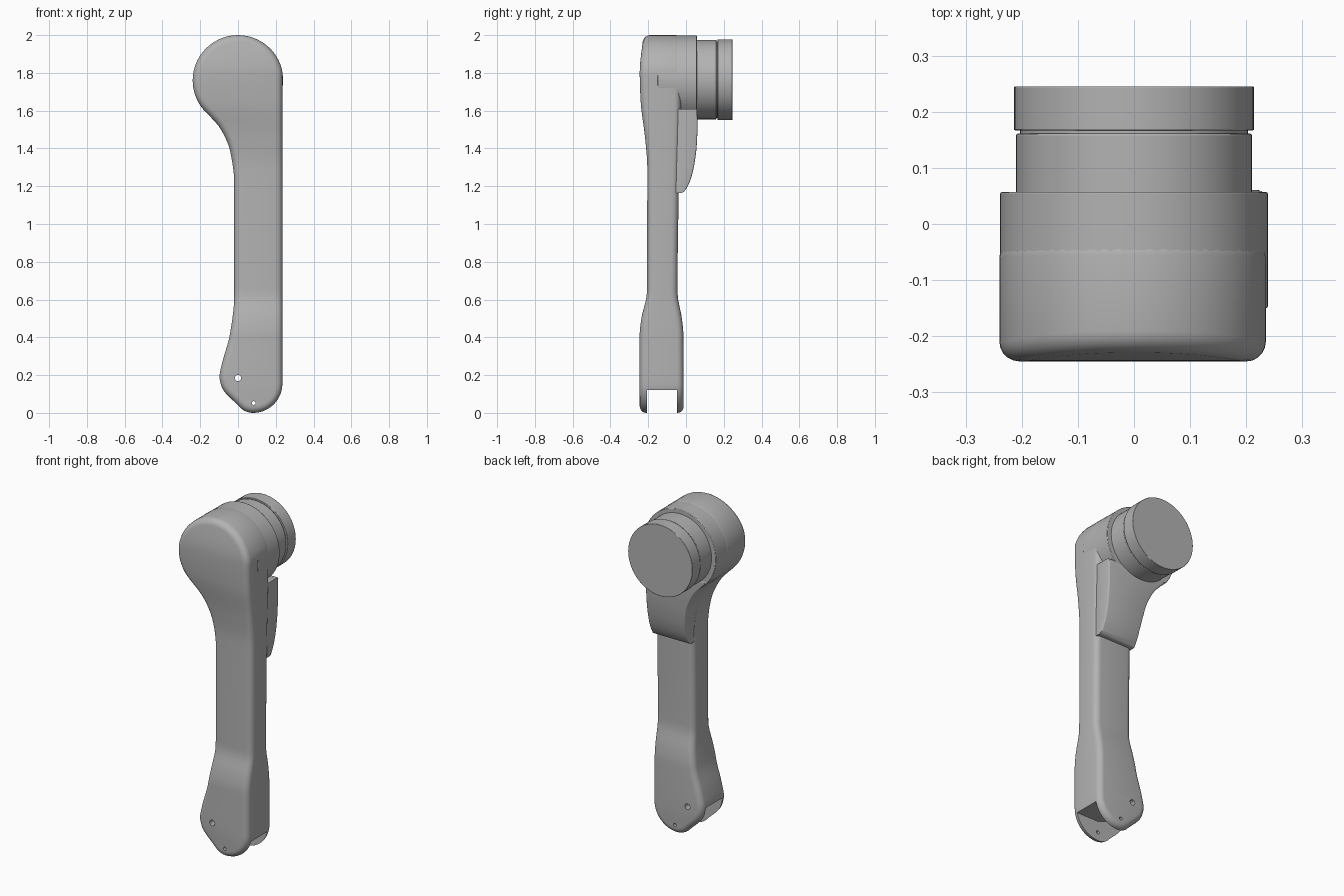
import bpy, bmesh, math
from mathutils import Vector

cube = bpy.data.objects.get("Cube")
if cube:
    bpy.data.objects.remove(cube, do_unlink=True)

GREY = (0.45, 0.45, 0.45, 1)
mat = bpy.data.materials.new("plain grey")
mat.use_nodes = True
mat.diffuse_color = GREY
mat.node_tree.nodes["Principled BSDF"].inputs["Base Color"].default_value = GREY

HEAD_Z, HEAD_R = 1.76, 0.24


def curve(points):
    """Smooth monotone interpolation through (z, value) points."""
    d = [(b[1] - a[1]) / (b[0] - a[0]) for a, b in zip(points, points[1:])]
    m = [d[0]] + [0 if p * q <= 0 else 2 * p * q / (p + q) for p, q in zip(d, d[1:])] + [d[-1]]

    def f(z):
        z = min(max(z, points[0][0]), points[-1][0])
        i = max(k for k in range(len(d)) if points[k][0] <= z)
        (z0, v0), (z1, v1) = points[i], points[i + 1]
        h = z1 - z0
        t = (z - z0) / h
        return (v0 * (1 + 2 * t) * (1 - t) ** 2 + v1 * t * t * (3 - 2 * t)
                + h * t * (1 - t) * (m[i] * (1 - t) - m[i + 1] * t))
    return f


def half_width(z, centre, radius):
    return math.sqrt(max(0, radius ** 2 - (z - centre) ** 2))


def finish(obj, angle=35):
    obj.data.materials.clear()
    obj.data.materials.append(mat)
    bpy.ops.object.select_all(action='DESELECT')
    obj.select_set(True)
    bpy.context.view_layer.objects.active = obj
    bpy.ops.object.shade_smooth_by_angle(angle=math.radians(angle))


def from_bmesh(name, bm):
    bmesh.ops.remove_doubles(bm, verts=bm.verts, dist=0.0002)
    bmesh.ops.recalc_face_normals(bm, faces=bm.faces)
    mesh = bpy.data.meshes.new(name)
    bm.to_mesh(mesh)
    bm.free()
    obj = bpy.data.objects.new(name, mesh)
    bpy.context.collection.objects.link(obj)
    return obj


def slab(name, levels, left, right, front, back, r, steps=5):
    """Solid between two side outlines and two depth profiles, with rounded rims."""
    pts = [Vector((right(z), z)) for z in levels] + [Vector((left(z), z)) for z in reversed(levels)]
    n = len(pts)
    inward = []
    for i, p in enumerate(pts):
        a, b = pts[i - 1], pts[(i + 1) % n]
        a = pts[i - 2] if (a - p).length < 1e-5 else a
        b = pts[(i + 2) % n] if (b - p).length < 1e-5 else b
        t = (b - a).normalized()
        inward.append(Vector((-t.y, t.x)))
    arc = [math.pi / 2 * k / steps for k in range(steps + 1)]
    rim = [(r * (1 - math.sin(a)), r * (1 - math.cos(a))) for a in arc]
    layers = [(i, d, front, 1) for i, d in rim] + [(i, d, back, -1) for i, d in reversed(rim)]
    bm = bmesh.new()
    rings = []
    for inset, depth, profile, sign in layers:
        ring = []
        for p, nrm in zip(pts, inward):
            q = p + nrm * inset
            ring.append(bm.verts.new((q.x, profile(q.y) + sign * depth, q.y)))
        rings.append(ring)
    for a, b in zip(rings, rings[1:]):
        for i in range(n):
            j = (i + 1) % n
            bm.faces.new((a[i], a[j], b[j], b[i]))
    for ring in (rings[0], rings[-1]):
        for i in range(n // 2 - 1):
            bm.faces.new((ring[i], ring[i + 1], ring[n - 2 - i], ring[n - 1 - i]))
    return from_bmesh(name, bm)


def drum(name, x, z, radius, y0, y1, sides=64, bevel=0):
    bpy.ops.mesh.primitive_cylinder_add(vertices=sides, radius=radius, depth=y1 - y0,
                                        location=(x, (y0 + y1) / 2, z), rotation=(math.pi / 2, 0, 0))
    obj = bpy.context.object
    obj.name = name
    if bevel:
        mod = obj.modifiers.new("edge", 'BEVEL')
        mod.width, mod.segments = bevel, 2
    return obj


def cut(target, cutter):
    mod = target.modifiers.new("cut", 'BOOLEAN')
    mod.operation, mod.solver, mod.object = 'DIFFERENCE', 'EXACT', cutter
    bpy.context.view_layer.objects.active = target
    bpy.ops.object.modifier_apply(modifier=mod.name)
    bpy.data.objects.remove(cutter, do_unlink=True)


# Side outlines of the arm
left_mid = curve([(0.03, 0.01), (0.135, -0.085), (0.19, -0.098), (0.26, -0.085), (0.42, -0.042),
                  (0.62, -0.02), (1.22, -0.02), (1.38, -0.04), (1.5, -0.09), (1.61, -0.187)])


def arm_left(z):
    if z < 0.03:
        return 0.08 - half_width(z, 0.097, 0.097)
    return left_mid(z) if z < 1.61 else -half_width(z, HEAD_Z, HEAD_R)


def arm_right(z):
    if z < 0.155:
        return 0.08 + half_width(z, 0.155, 0.155)
    return 0.235 if z < HEAD_Z else min(0.235, half_width(z, HEAD_Z, HEAD_R))


# Depth profiles of the arm
arm_front = curve([(0, -0.245), (0.42, -0.245), (0.5, -0.236), (0.64, -0.207), (1.3, -0.205),
                   (1.45, -0.216), (1.65, -0.24), (1.8, -0.245), (2, -0.225)])
arm_back = curve([(0, -0.012), (0.42, -0.014), (0.5, -0.022), (0.64, -0.045), (1.2, -0.038),
                  (1.5, -0.03), (2, -0.02)])

quarter = [math.pi / 2 * k / 14 for k in range(15)]
levels = [0.155 * (1 - math.cos(a)) for a in quarter]
levels += [0.155 + (HEAD_Z - 0.155) * k / 60 for k in range(1, 60)]
levels += [HEAD_Z + HEAD_R * math.sin(a) for a in quarter]
arm = slab("arm", levels, arm_left, arm_right, arm_front, arm_back, 0.035)

# Fork slot at the foot of the arm
bm = bmesh.new()
outline = [(0.4, -0.1), (0.4, 0.12), (0.08, 0.12), (-0.2, 0.23), (-0.2, -0.1)]
face = bm.faces.new([bm.verts.new((x, -0.207, z)) for x, z in outline])
ext = bmesh.ops.extrude_face_region(bm, geom=[face])
bmesh.ops.translate(bm, vec=(0, 0.159, 0),
                    verts=[v for v in ext["geom"] if isinstance(v, bmesh.types.BMVert)])
cut(arm, from_bmesh("slot_cutter", bm))

# Pin holes
for x, z, radius in ((0, 0.185, 0.017), (0.083, 0.052, 0.01)):
    cut(arm, drum("hole_cutter", x, z, radius, -0.4, 0.2, 20))
finish(arm)

# Head housing, neck and end cap
for name, radius, y0, y1, bevel in (("head_housing", 0.2385, -0.15, 0.057, 0.003),
                                    ("neck", 0.21, 0.04, 0.161, 0.003),
                                    ("groove", 0.203, 0.15, 0.18, 0),
                                    ("end_cap", 0.214, 0.167, 0.245, 0.002)):
    finish(drum(name, 0, HEAD_Z + 0.004 * (name != "head_housing"), radius, y0, y1, 72, bevel))

# Curved tongue behind the arm, under the head
tongue_back = curve([(1.165, -0.016), (1.19, 0.004), (1.24, 0.026), (1.32, 0.045), (1.42, 0.057),
                     (1.52, 0.061), (1.62, 0.058)])
tongue = slab("back_tongue", [1.165 + 0.445 * k / 24 for k in range(25)],
              lambda z: arm_left(z) + 0.004, lambda z: 0.228,
              lambda z: -0.06, tongue_back, 0.008, 3)
finish(tongue)
